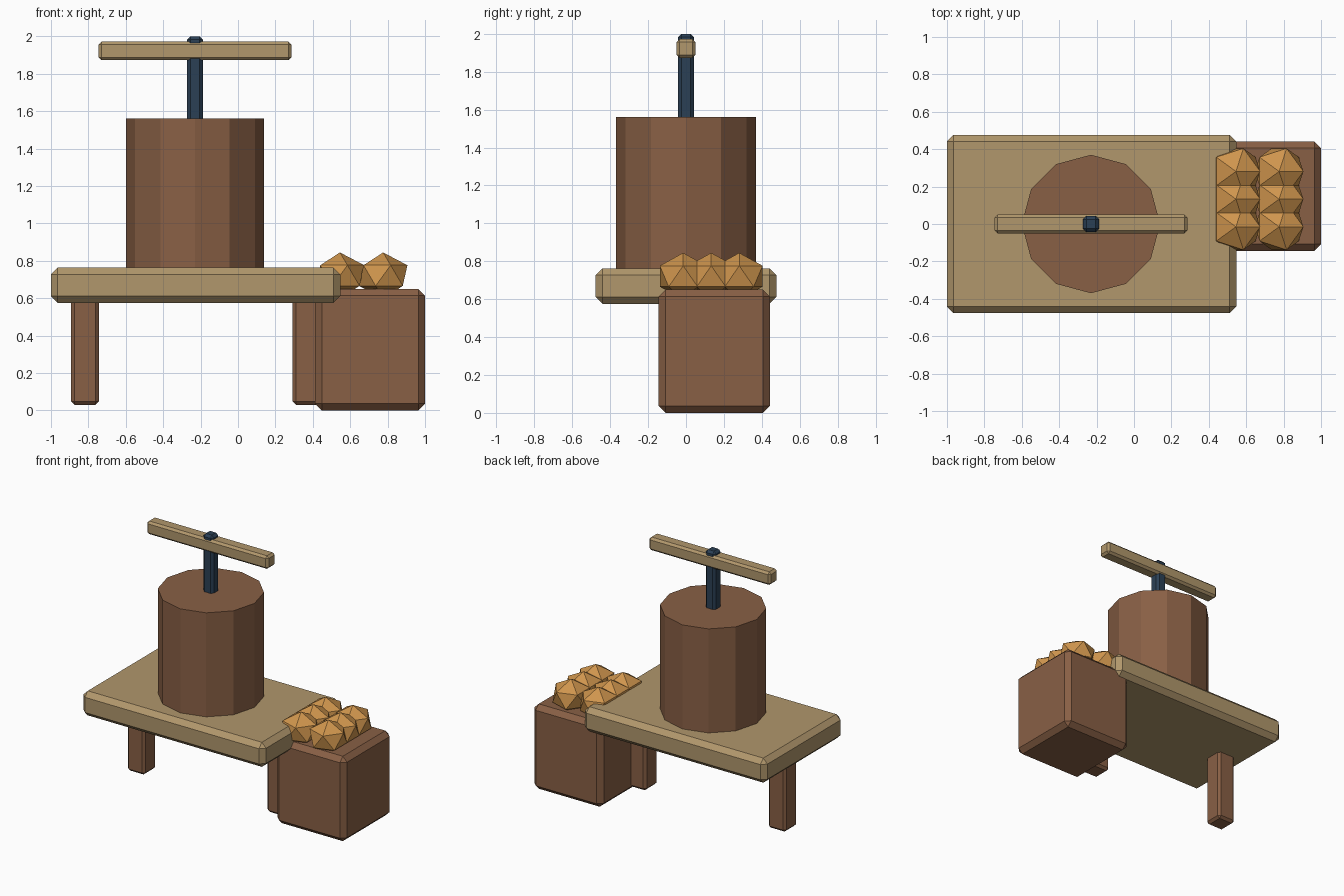
import bpy, bmesh
from mathutils import Matrix, Vector

if "Cube" in bpy.data.objects:
    bpy.data.objects.remove(bpy.data.objects["Cube"])


def material(name, rgb):
    # 8-bit sRGB to linear diffuse colour
    m = bpy.data.materials.new(name)
    lin = [(c / 255 / 12.92) if c < 11 else ((c / 255 + 0.055) / 1.055) ** 2.4 for c in rgb]
    m.diffuse_color = (*lin, 1)
    m.use_nodes = True
    m.node_tree.nodes["Principled BSDF"].inputs["Base Color"].default_value = m.diffuse_color
    return m


TAN = material("pale wood", (177, 151, 108))
BROWN = material("brown wood", (137, 96, 69))
ORANGE = material("orange fruit", (207, 149, 77))
STEEL = material("dark blue metal", (43, 64, 85))


def finish(name, bm, mat):
    mesh = bpy.data.meshes.new(name)
    bm.to_mesh(mesh)
    bm.free()
    mesh.materials.append(mat)
    ob = bpy.data.objects.new(name, mesh)
    bpy.context.collection.objects.link(ob)
    return ob


def box(name, lo, hi, bevel, mat):
    lo, hi = Vector(lo), Vector(hi)
    bm = bmesh.new()
    bmesh.ops.create_cube(bm, size=1, matrix=Matrix.Translation((lo + hi) / 2)
                          @ Matrix.Diagonal((*(hi - lo), 1)))
    bmesh.ops.bevel(bm, geom=bm.edges[:], offset=bevel, segments=1,
                    profile=0.5, affect='EDGES')
    return finish(name, bm, mat)


AXIS = -0.23  # x of the barrel and screw

# Bench and its two central legs
box("bench_top", (-1, -0.477, 0.575), (0.547, 0.477, 0.763), 0.036, TAN)
for side, x in (("left", -0.818), ("right", 0.367)):
    box(side + "_leg", (x - 0.075, -0.075, 0.03), (x + 0.075, 0.075, 0.62), 0.018, BROWN)

# Twelve-sided barrel
bm = bmesh.new()
bmesh.ops.create_cone(bm, cap_ends=True, segments=12, radius1=0.37, radius2=0.37,
                      depth=0.86, matrix=Matrix.Translation((AXIS, 0, 1.13)))
finish("barrel", bm, BROWN)

# Screw and crossbar handle
box("screw", (AXIS - 0.043, -0.043, 1.5), (AXIS + 0.043, 0.043, 2.0), 0.018, STEEL)
box("handle", (AXIS - 0.515, -0.05, 1.872), (AXIS + 0.515, 0.05, 1.972), 0.016, TAN)

# Crate heaped with fruit
box("crate", (0.412, -0.144, 0), (1, 0.442, 0.65), 0.036, BROWN)
for i, x in enumerate((0.545, 0.776)):
    for j in range(3):
        bm = bmesh.new()
        bmesh.ops.create_icosphere(
            bm, subdivisions=1, radius=0.145,
            matrix=Matrix.Translation((x, -0.015 + 0.148 * j, 0.721))
            @ Matrix.Diagonal((1, 1, 0.85, 1)))
        finish(f"fruit_{i}_{j}", bm, ORANGE)
